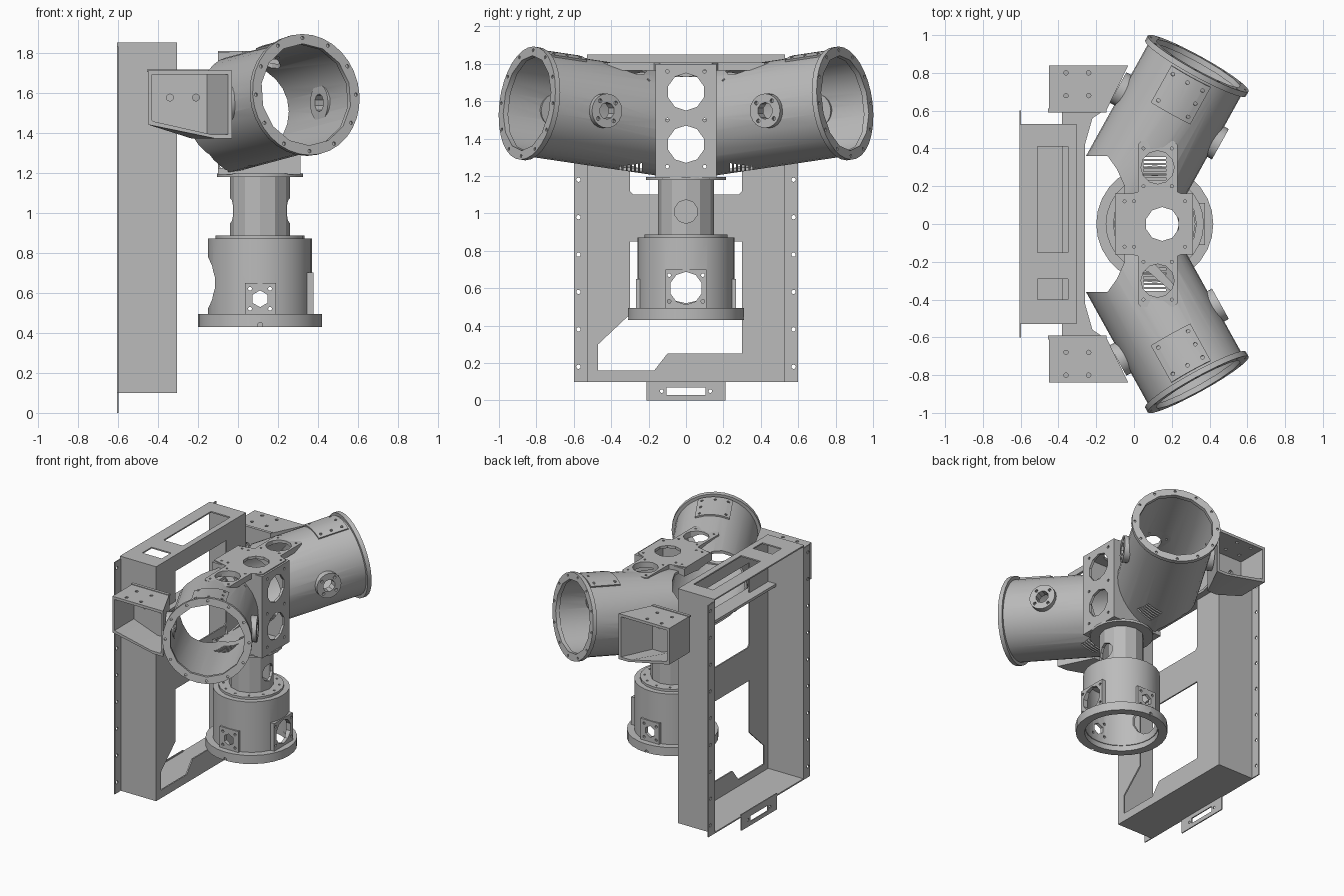
import bpy, bmesh
from math import sin, cos, pi, radians
from mathutils import Vector

if "Cube" in bpy.data.objects:
    bpy.data.objects.remove(bpy.data.objects["Cube"])

grey = bpy.data.materials.new("plain grey")
grey.use_nodes = True
grey.diffuse_color = (0.5, 0.5, 0.5, 1)
grey.node_tree.nodes["Principled BSDF"].inputs["Base Color"].default_value = (0.5, 0.5, 0.5, 1)
X, Y, Z = Vector((1, 0, 0)), Vector((0, 1, 0)), Vector((0, 0, 1))


def finish(name, bm):
    bmesh.ops.recalc_face_normals(bm, faces=bm.faces)
    mesh = bpy.data.meshes.new(name)
    bm.to_mesh(mesh)
    bm.free()
    mesh.materials.append(grey)
    obj = bpy.data.objects.new(name, mesh)
    bpy.context.collection.objects.link(obj)
    return obj


def loft(name, first, second):
    bm = bmesh.new()
    a = [bm.verts.new(p) for p in first]
    b = [bm.verts.new(p) for p in second]
    bm.faces.new(a)
    bm.faces.new(b)
    for i in range(len(a)):
        j = (i + 1) % len(a)
        bm.faces.new((a[i], a[j], b[j], b[i]))
    return finish(name, bm)


def prism(name, points, axis, lo, hi):
    def ring(h):
        return [{"x": (h, p, q), "y": (p, h, q), "z": (p, q, h)}[axis] for p, q in points]
    return loft(name, ring(lo), ring(hi))


def rect(a, b, c, d):
    return [(a, c), (b, c), (b, d), (a, d)]


def box(name, x, y, z):
    return prism(name, rect(*x, *y), "z", *z)


def rods(name, centres, direction, radius, length, sides=10):
    bm = bmesh.new()
    turn = Vector(direction).to_track_quat("Z", "Y").to_matrix().to_4x4()
    for c in centres:
        m = turn.copy()
        m.translation = c
        bmesh.ops.create_cone(bm, cap_ends=True, segments=sides, radius1=radius,
                              radius2=radius, depth=length, matrix=m)
    return finish(name, bm)


def combine(obj, others, operation="DIFFERENCE"):
    for other in others:
        mod = obj.modifiers.new("cut", "BOOLEAN")
        mod.solver = "EXACT"
        mod.operation = operation
        mod.object = other
        bpy.context.view_layer.objects.active = obj
        bpy.ops.object.modifier_apply(modifier=mod.name)
        bpy.data.objects.remove(other)
    return obj


# Rear frame: an open tray with cutouts and side flanges
frame = box("rear_frame", (-.605, -.305), (-.53, .53), (.1, 1.85))
low_cut = [(-.47, .16), (-.17, .16), (-.1, .25), (.3, .25), (.3, .85), (-.3, .85), (-.3, .46), (-.47, .3)]
high_cut = [(-.28, 1.1), (.28, 1.1), (.3, 1.12), (.3, 1.73), (-.3, 1.73), (-.3, 1.12)]
combine(frame, [
    box("inside", (-.7, -.315), (-.52, .52), (.11, 1.84)),
    prism("low_cut", low_cut, "x", -.4, -.2),
    prism("high_cut", high_cut, "x", -.4, -.2),
    box("long_slot", (-.51, -.35), (-.15, .41), (1.8, 1.9)),
    box("short_slot", (-.51, -.35), (-.4, -.29), (1.8, 1.9))])
for s, side in ((1, "left"), (-1, "right")):
    flange = box(side + "_frame_flange", (-.605, -.597), sorted((s * .522, s * .6)), (.1, 1.83))
    combine(flange, [rods("holes", [(-.6, s * .575, .18 + .2 * i) for i in range(9)], X, .012, .1, 8)])
tab = box("bottom_tab", (-.605, -.597), (-.21, .21), (0, .12))
combine(tab, [box("slot", (-.7, -.5), (-.105, .105), (.03, .07)),
              rods("holes", [(-.6, y, .05) for y in (-.13, .13)], X, .01, .1, 8)])

# Tie plate joining the two side brackets
half = [(-.38, .6), (-.16, .6), (-.22, .56), (-.26, .42)]
prism("tie_plate", half + [(x, -y) for x, y in reversed(half)], "z", 1.485, 1.505)

# Arm axes and the shared hub
angle = radians(29)
arms = []
for s, side in ((1, "left"), (-1, "right")):
    end = Vector((.34, s * .85, 1.59))
    along = Vector((sin(angle), s * cos(angle), .13)).normalized()
    across = Vector((cos(angle), -s * sin(angle), 0))
    up = across.cross(along) * s
    arms.append((s, side, end, along, across, up))


def arm_tube(name, arm, radius, start, stop, sides=32):
    end, along = arm[2], arm[3]
    return rods(name, [end - along * (start + stop) / 2], along, radius, stop - start, sides)


body = arm_tube("hub_and_arms", arms[0], .282, .015, .99)
combine(body, [arm_tube("arm", arms[1], .282, .015, .99)], "UNION")
gap = [(-.9, .36), (-.14, .36), (-.09, .29), (-.05, .2)]
combine(body, [prism("gap", gap + [(x, -y) for x, y in reversed(gap)], "z", 1, 2)])
top_panel = [(-.1, .14), (.02, .17), (.02, .42), (.04, .44), (.21, .44), (.23, .42), (.23, .17), (.3, .14)]
combine(body, [
    box("hub", (-.1, .313), (-.162, .162), (1.19, 1.8)),
    prism("top", top_panel + [(x, -y) for x, y in reversed(top_panel)], "z", 1.765, 1.807)], "UNION")
combine(body, [arm_tube("bore", a, .264, -.1, .99, 28) for a in arms])
corners = [(x, y, 1.8) for x in (.05, .2) for y in (-.4, -.2, .2, .4)]
corners += [(x, y, 1.8) for x in (-.05, 0, .27) for y in (-.12, .12)]
combine(body, [
    box("hub_inside", (-.085, .295), (-.15, .15), (1.207, 1.787)),
    rods("front_holes", [(.3, 0, 1.37), (.3, 0, 1.65)], X, .1, .1),
    rods("front_bolts", [(.3, y, z) for y in (-.1, .1) for z in (1.25, 1.5, 1.76)], X, .01, .1, 8),
    rods("arm_top_holes", [(.125, -.3, 1.8), (.125, .3, 1.8)], Z, .088, .2, 12),
    rods("middle_hole", [(.15, 0, 1.8)], Z, .09, .2),
    rods("floor_hole", [(.13, 0, 1.2)], Z, .11, .1, 12),
    rods("top_bolts", corners, Z, .008, .2, 8)])
for s, side, end, along, across, up in arms:
    for i in range(6):
        y = s * (.24 + i * .022)
        combine(body, [box("slot", (.05, .17), (y - .006, y + .006), (1.1, 1.35))])

# Arm fittings: end flange, bosses, curved plate and bracket
for arm in arms:
    s, side, end, along, across, up = arm
    rim = arm_tube(side + "_arm_flange", arm, .305, 0, .03)
    bolts = [end + (across * cos(i * pi / 6) + up * sin(i * pi / 6)) * .285 for i in range(12)]
    combine(rim, [arm_tube("bore", arm, .256, -.1, .1, 14), rods("bolts", bolts, along, .009, .02, 8)])

    middle = end - along * .32
    for facing, spot in ((1, "front"), (-1, "rear")):
        out = across * facing
        boss = rods(f"{side}_{spot}_boss", [middle + out * .28], out, .092, .06, 20)
        ring = [middle + out * .31 + (along * cos(a) + up * sin(a)) * .068
                for a in (pi / 4 + i * pi / 2 for i in range(4))]
        combine(boss, [rods("bore", [middle + out * .28], out, .045, .2, 10),
                       rods("bolts", ring, out, .011, .04, 8)])
        combine(body, [rods("bore", [middle + out * .28], out, .06, .1, 10)])

    def arc(distance):
        steps = [-.42 + .12 * i for i in range(8)]
        profile = [(.275, a) for a in steps] + [(.293, a) for a in reversed(steps)]
        return [end - along * distance + (across * sin(a) + up * cos(a)) * r for r, a in profile]
    plate = loft(side + "_arm_plate", arc(.045), arc(.27))
    spots = [end - along * d + across * w + up * .285
             for d, w in ((.08, -.09), (.08, 0), (.08, .09), (.24, -.09), (.24, .09), (.16, .09))]
    combine(plate, [rods("bolts", spots, up, .01, .05, 8)])

    # Bracket: open tray with a slanted wall against the arm
    def tray(left, right, depth, inset):
        top, low, mid = 1.71 - inset, 1.37 + inset, 1.44 + inset
        return [(x, s * depth, z) for x, z in
                ((left, top), (right, top), (right, low), (right - .08, low), (left, mid))]
    bracket = loft(side + "_bracket", tray(-.45, -.15, .595, 0), tray(-.45, -.03, .84, 0))
    combine(bracket, [
        loft("cavity", tray(-.43, -.155, .615, .02), tray(-.43, -.04, .86, .02)),
        rods("top_holes", [(x, s * y, 1.7) for x in (-.36, -.24) for y in (.68, .8)], Z, .012, .06, 8),
        rods("back_holes", [(x, s * .6, 1.575) for x in (-.34, -.21)], Y, .018, .1, 8)])
    box(side + "_bracket_lip", (-.455, -.145), sorted((s * .59, s * .612)), (1.703, 1.715))

# Column between hub and base
cx = .11
column = rods("column", [(cx, 0, 1.03)], Z, .15, .32, 12)
combine(column, [rods("bore", [(cx, 0, 1.03)], Z, .13, .5, 12),
                 rods("window", [(cx, 0, 1.01)], X, .063, .6)])
for name, z, r, h in (("column_collar", 1.187, .215, .018), ("base_top_flange", .877, .222, .02)):
    disc = rods(name, [(cx, 0, z)], Z, r, h, 20)
    bolts = [(cx + .19 * cos(i * pi / 6), .19 * sin(i * pi / 6), z + .012) for i in range(12)]
    combine(disc, [rods("bore", [(cx, 0, z)], Z, .128, .1, 12), rods("bolts", bolts, Z, .008, .02, 8)])

# Base drum with flat panels and windows
base = rods("base_drum", [(cx, 0, .67)], Z, .26, .4, 28)
combine(base, [box("front_panel", (.25, .376), (-.11, .11), (.49, .7)),
               box("side_panels", (.035, .19), (-.266, .266), (.49, .65))], "UNION")
combine(base, [
    rods("bore", [(cx, 0, .6)], Z, .245, .5, 28),
    rods("top_hole", [(cx, 0, .85)], Z, .128, .2, 12),
    rods("front_window", [(.35, 0, .6)], X, .088, .2),
    rods("rear_window", [(-.13, 0, .65)], X, .13, .2, 14),
    rods("side_windows", [(cx, 0, .57)], Y, .042, .8, 6),
    rods("side_bolts", [(cx + x, 0, .57 + z) for x in (-.05, .05) for z in (-.05, .05)], Y, .01, .8, 8),
    rods("front_bolts", [(.37, y, z) for y in (-.09, .09) for z in (.53, .67)], X, .01, .1, 8)])
foot = rods("base_ring", [(cx, 0, .462)], Z, .31, .064, 28)
combine(foot, [rods("bore", [(cx, 0, .46)], Z, .25, .2, 28),
               rods("side_pins", [(cx, y, .44) for y in (-.31, .31)], Y, .012, .03, 8)])

# Smooth the round walls and keep edges sharp
bpy.ops.object.select_all(action="DESELECT")
for obj in bpy.context.collection.objects:
    if obj.type == "MESH" and obj.data.materials and obj.data.materials[0] == grey and obj != column:
        obj.select_set(True)
        bpy.context.view_layer.objects.active = obj
bpy.ops.object.shade_smooth_by_angle(angle=radians(30))
